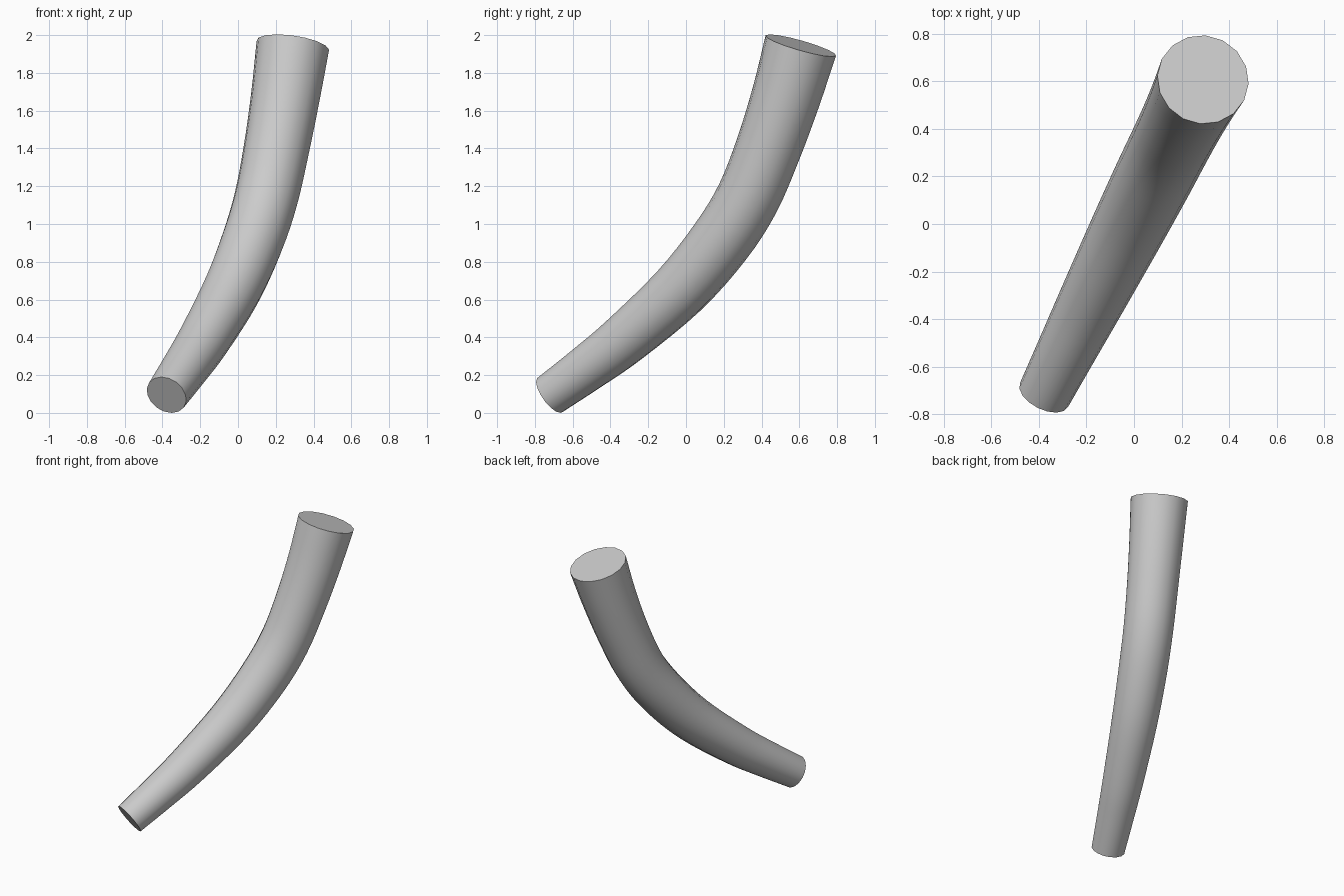
import bpy, bmesh, math
from mathutils import Vector

if "Cube" in bpy.data.objects:
    bpy.data.objects.remove(bpy.data.objects["Cube"])

SIDES = 16
STEPS = 4

# Centre line: (y, z, radius); x follows y because the bend is planar
keys = [(-0.725, 0.096, 0.113), (-0.53, 0.237, 0.125), (-0.33, 0.39, 0.138),
        (-0.04, 0.65, 0.155), (0.175, 0.905, 0.165), (0.32, 1.135, 0.169),
        (0.43, 1.40, 0.174), (0.525, 1.68, 0.183), (0.602, 1.946, 0.194)]
pts = [Vector((-0.38 + 0.504 * (y + 0.725), y, z, r)) for y, z, r in keys]


def spline(p0, p1, p2, p3, t):
    return 0.5 * (2 * p1 + (p2 - p0) * t + (2 * p0 - 5 * p1 + 4 * p2 - p3) * t * t
                  + (3 * p1 - p0 - 3 * p2 + p3) * t ** 3)


# Smooth the path
ext = [2 * pts[0] - pts[1]] + pts + [2 * pts[-1] - pts[-2]]
path = [spline(*ext[i:i + 4], s / STEPS) for i in range(len(pts) - 1) for s in range(STEPS)]
path.append(pts[-1])

# Sweep a tapered ring along the path
side = Vector((1, -0.504, 0)).normalized()
bm = bmesh.new()
rings = []
for i, p in enumerate(path):
    a, b = path[max(i - 1, 0)], path[min(i + 1, len(path) - 1)]
    tangent = (b - a).to_3d().normalized()
    up = side.cross(tangent).normalized()
    rings.append([bm.verts.new(p.to_3d() + p.w * (side * math.cos(k * math.tau / SIDES)
                                                  + up * math.sin(k * math.tau / SIDES)))
                  for k in range(SIDES)])
for r0, r1 in zip(rings, rings[1:]):
    for k in range(SIDES):
        n = (k + 1) % SIDES
        bm.faces.new((r0[k], r0[n], r1[n], r1[k]))

# Flat end caps
bm.faces.new(rings[0])
bm.faces.new(rings[-1])
bmesh.ops.recalc_face_normals(bm, faces=bm.faces)

# Stand on the ground, centred
for ax in range(3):
    vals = [v.co[ax] for v in bm.verts]
    off = min(vals) if ax == 2 else (min(vals) + max(vals)) / 2
    for v in bm.verts:
        v.co[ax] -= off

mesh = bpy.data.meshes.new("curved_tapered_tube")
bm.to_mesh(mesh)
bm.free()
tube = bpy.data.objects.new("curved_tapered_tube", mesh)
bpy.context.collection.objects.link(tube)
bpy.context.view_layer.objects.active = tube
tube.select_set(True)
bpy.ops.object.shade_smooth_by_angle(angle=math.radians(40))
